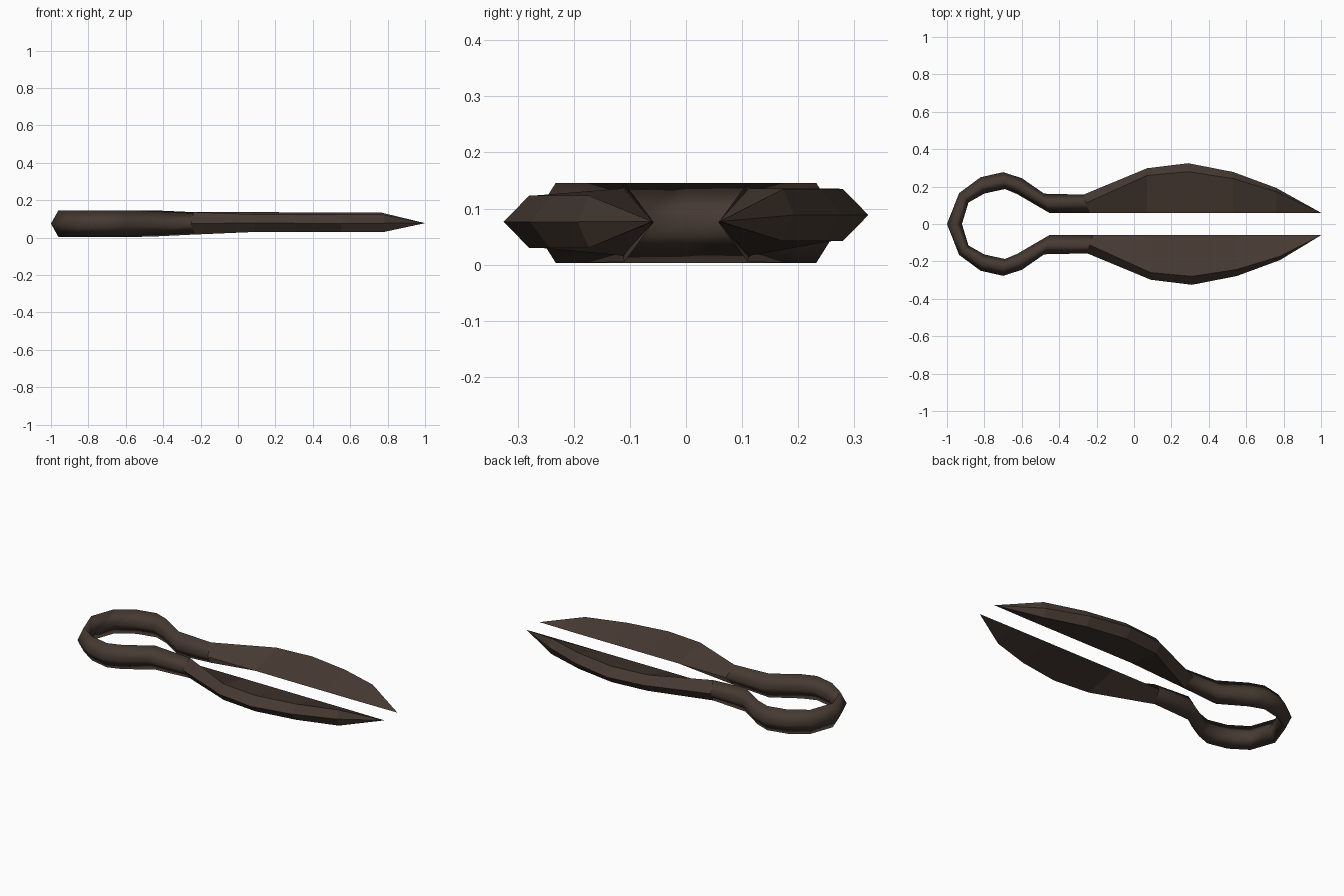
import bpy

if "Cube" in bpy.data.objects:
    bpy.data.objects.remove(bpy.data.objects["Cube"])

iron = bpy.data.materials.new("dark brown iron")
iron.diffuse_color = (0.062, 0.042, 0.032, 1)
iron.use_nodes = True
iron.node_tree.nodes["Principled BSDF"].inputs["Base Color"].default_value = iron.diffuse_color

# Stations of one half: outer x, outer y, inner x, inner y,
# ridge position from inner to outer, bottom z, top z
BOW = [
    (-0.935, 0.165, -0.885, 0.115, 0.5, 0.003, 0.146),
    (-0.82, 0.25, -0.80, 0.163, 0.5, 0.003, 0.146),
    (-0.70, 0.277, -0.69, 0.187, 0.5, 0.003, 0.146),
    (-0.60, 0.245, -0.625, 0.16, 0.5, 0.003, 0.146),
    (-0.48, 0.162, -0.45, 0.058, 0.5, 0.005, 0.146),
]
NECK = (-0.26, 0.157, -0.23, 0.058, 0.55, 0.016, 0.136)
BLADE = [
    (0.08, 0.298, 0.08, 0.058, 0.84, 0.03, 0.124),
    (0.30, 0.325, 0.30, 0.058, 0.83, 0.03, 0.123),
    (0.54, 0.278, 0.54, 0.058, 0.84, 0.03, 0.123),
    (0.77, 0.193, 0.77, 0.058, 0.85, 0.03, 0.123),
]
TIP = (1.0, 0.06, 0.077)


def section(st, side):
    """Diamond cross-section: inner edge, top ridge, outer edge, bottom ridge."""
    ox, oy, ix, iy, f, lo, hi = st
    rx, ry = ix + (ox - ix) * f, iy + (oy - iy) * f
    mid = (lo + hi) / 2
    # blades are set slightly apart lengthwise, and the +y one is tilted up
    dx = -0.01 * side if ox > -0.3 else 0
    lift = 0.012 if side > 0 and ox > 0 else 0
    return [(ix + dx, side * iy, mid), (rx + dx, side * ry, hi + lift),
            (ox + dx, side * oy, mid + lift), (rx + dx, side * ry, lo + lift)]


def loft(name, sections, smooth, tip=None):
    """Skin a row of four-point sections, optionally closing to a point."""
    verts = [v for s in sections for v in s]
    faces = []
    for i in range(len(sections) - 1):
        for k in range(4):
            a, b = 4 * i + k, 4 * i + (k + 1) % 4
            faces.append((a, b, b + 4, a + 4))
    if tip:
        n = len(verts)
        verts.append(tip)
        faces += [(n - 4 + k, n - 4 + (k + 1) % 4, n) for k in range(4)]
    mesh = bpy.data.meshes.new(name)
    mesh.from_pydata(verts, [], faces)
    mesh.materials.append(iron)
    mesh.polygons.foreach_set("use_smooth", [smooth] * len(faces))
    obj = bpy.data.objects.new(name, mesh)
    bpy.context.collection.objects.link(obj)
    # consistent outward normals
    bpy.context.view_layer.objects.active = obj
    obj.select_set(True)
    bpy.ops.object.mode_set(mode='EDIT')
    bpy.ops.mesh.select_all(action='SELECT')
    bpy.ops.mesh.normals_make_consistent(inside=False)
    bpy.ops.object.mode_set(mode='OBJECT')
    obj.select_set(False)


# Spring bow with both handles, one continuous bar
half = BOW + [NECK]
back = section((-1.0, 0, -0.92, 0, 0.5, 0.003, 0.146), 1)
bow = [section(s, -1) for s in reversed(half)] + [back] + [section(s, 1) for s in half]
loft("spring_bow", bow, True)

# Two knife-edged blades
for side, name in ((1, "left_blade"), (-1, "right_blade")):
    rows = [section(s, side) for s in [NECK] + BLADE]
    loft(name, rows, False, (TIP[0], side * TIP[1], TIP[2]))
